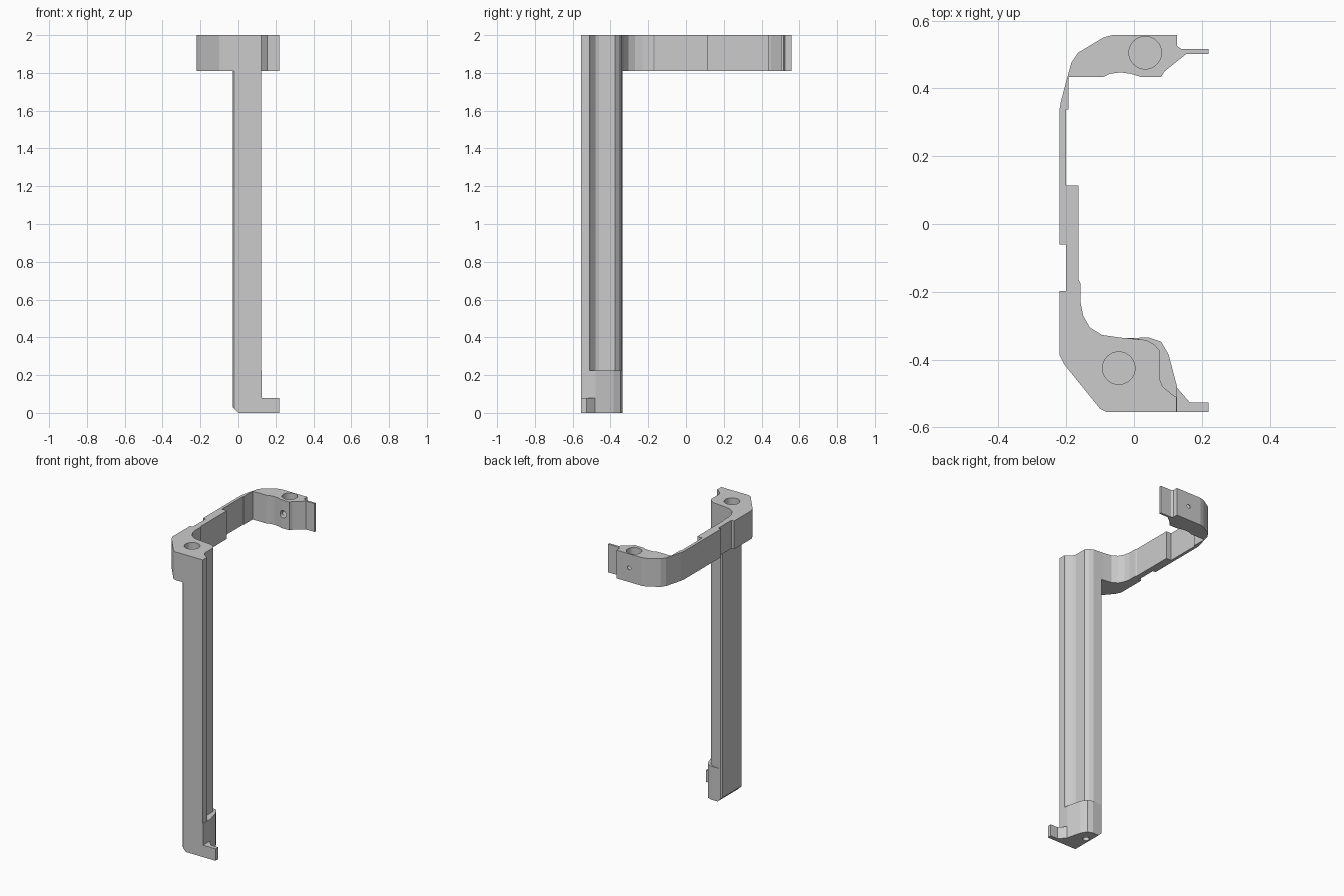
import bpy
import bmesh
from mathutils import Matrix, Vector

cube = bpy.data.objects.get("Cube")
if cube:
    bpy.data.objects.remove(cube, do_unlink=True)

grey = bpy.data.materials.new("light grey")
grey.use_nodes = True
colour = (0.6, 0.6, 0.6, 1)
grey.diffuse_color = colour
grey.node_tree.nodes["Principled BSDF"].inputs["Base Color"].default_value = colour


def add_object(name, bm):
    bmesh.ops.recalc_face_normals(bm, faces=bm.faces)
    mesh = bpy.data.meshes.new(name)
    bm.to_mesh(mesh)
    bm.free()
    mesh.materials.append(grey)
    obj = bpy.data.objects.new(name, mesh)
    bpy.context.collection.objects.link(obj)
    return obj


def extrude_plan(name, outline, bottom, top):
    """Raise a plan outline into a prism."""
    bm = bmesh.new()
    face = bm.faces.new([bm.verts.new((x, y, bottom)) for x, y in outline])
    result = bmesh.ops.extrude_face_region(bm, geom=[face])
    verts = [v for v in result["geom"] if isinstance(v, bmesh.types.BMVert)]
    bmesh.ops.translate(bm, verts=verts, vec=(0, 0, top - bottom))
    return add_object(name, bm)


def cut(target, cutter):
    mod = target.modifiers.new("cut", "BOOLEAN")
    mod.operation = "DIFFERENCE"
    mod.solver = "EXACT"
    mod.object = cutter
    bpy.context.view_layer.objects.active = target
    bpy.ops.object.modifier_apply(modifier=mod.name)
    bpy.data.objects.remove(cutter, do_unlink=True)


def drill(target, centre, radius, depth, axis="Z"):
    """Cut a round hole centred on a point."""
    bm = bmesh.new()
    turn = Matrix.Rotation(1.5707963, 4, "X") if axis == "Y" else Matrix()
    bmesh.ops.create_cone(bm, cap_ends=True, segments=32, radius1=radius,
                          radius2=radius, depth=depth,
                          matrix=Matrix.Translation(Vector(centre)) @ turn)
    cutter = add_object("hole_cutter", bm)
    cutter.hide_render = True
    cut(target, cutter)


HEAD_Z, TOP_Z, FOOT_Z, HOOK_Z = 1.81, 2.0, 0.225, 0.08

# Grooved right-hand side shared by the head and the post
groove = [(0.125, -0.555), (0.125, -0.51), (0.115, -0.505), (0.085, -0.48),
          (0.077, -0.46), (0.077, -0.375), (0.06, -0.355), (0.035, -0.342)]

# Front head with its clip arm
head_outline = groove + [
    (-0.04, -0.335), (-0.095, -0.327), (-0.13, -0.305), (-0.15, -0.27),
    (-0.158, -0.23), (-0.158, -0.175), (-0.163, -0.165), (-0.163, 0.113),
    (-0.2, 0.113), (-0.2, -0.198), (-0.22, -0.198), (-0.22, -0.385),
    (-0.205, -0.415), (-0.1, -0.545), (-0.08, -0.555)]
head = extrude_plan("front_head", head_outline, HEAD_Z, TOP_Z)
drill(head, (-0.045, -0.425, TOP_Z), 0.048, 0.24)

# Tall post
post_left = [(-0.022, -0.336), (-0.03, -0.344), (-0.03, -0.547), (-0.022, -0.555)]
extrude_plan("post", groove + post_left, FOOT_Z, HEAD_Z)

# Foot block with bevelled lower left edge and a screw hole underneath
foot_outline = [(0.127, -0.555), (0.127, -0.48), (0.102, -0.385),
                (0.08, -0.347), (0.045, -0.335)] + post_left
foot = extrude_plan("foot", foot_outline, 0, FOOT_Z)
bm = bmesh.new()
bmesh.ops.create_cube(bm, size=1, matrix=Matrix.Translation((-0.015, -0.45, 0.015))
                      @ Matrix.Rotation(0.7853982, 4, "Y")
                      @ Matrix.Translation((0, 0, -0.25))
                      @ Matrix.Diagonal((0.5, 0.5, 0.5, 1)))
cut(foot, add_object("bevel_cutter", bm))
drill(foot, (0.03, -0.42, 0), 0.02, 0.16)

# Hook on the foot
extrude_plan("foot_hook", [(0.127, -0.555), (0.22, -0.555), (0.22, -0.527),
                           (0.165, -0.527), (0.127, -0.483)], 0, HOOK_Z)

# Rear block with its tab and long thin arm
rear_outline = [
    (0.22, 0.502), (0.22, 0.516), (0.14, 0.516), (0.127, 0.525), (0.127, 0.558),
    (-0.06, 0.558), (-0.09, 0.55), (-0.165, 0.505), (-0.185, 0.475),
    (-0.2, 0.42), (-0.216, 0.36), (-0.22, 0.335), (-0.22, -0.06), (-0.2, -0.06),
    (-0.2, 0.338), (-0.193, 0.338), (-0.193, 0.434), (-0.09, 0.434),
    (-0.07, 0.443), (-0.04, 0.447), (-0.01, 0.443), (0.02, 0.434),
    (0.08, 0.434), (0.09, 0.45), (0.155, 0.502)]
rear = extrude_plan("rear_block", rear_outline, HEAD_Z, TOP_Z)
drill(rear, (0.033, 0.505, TOP_Z), 0.048, 0.24)
drill(rear, (0.033, 0.5, 1.905), 0.013, 0.3, "Y")
drill(rear, (0.033, 0.434, 1.905), 0.024, 0.06, "Y")
